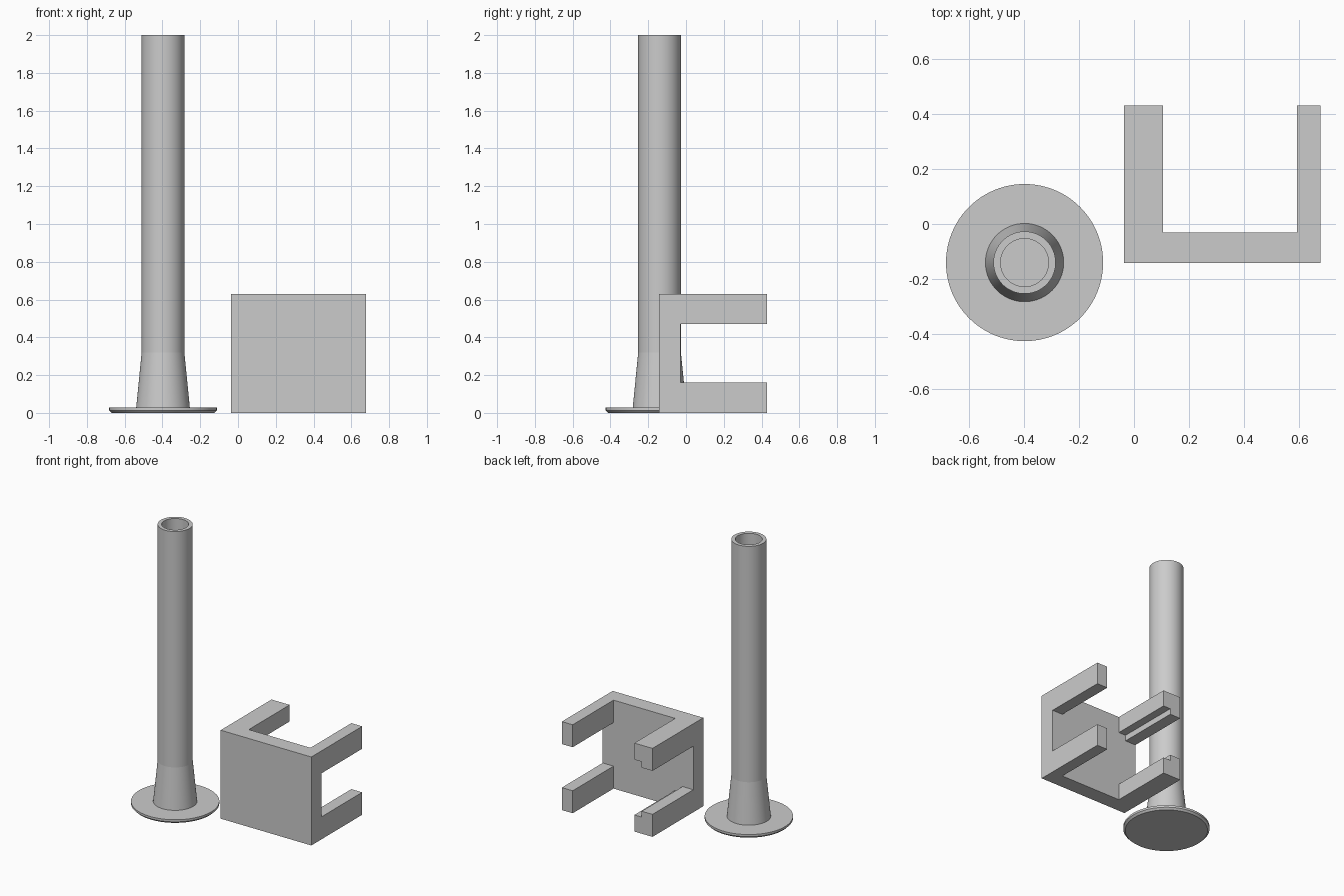
import bpy
import bmesh
import math
from mathutils import Vector

cube = bpy.data.objects.get("Cube")
if cube:
    bpy.data.objects.remove(cube, do_unlink=True)

# One plain grey for everything
grey = bpy.data.materials.new("plain grey")
grey.use_nodes = True
colour = (0.6, 0.6, 0.6, 1)
grey.diffuse_color = colour
grey.node_tree.nodes["Principled BSDF"].inputs["Base Color"].default_value = colour


def finish(name, bm):
    bmesh.ops.remove_doubles(bm, verts=bm.verts, dist=1e-5)
    bmesh.ops.recalc_face_normals(bm, faces=bm.faces)
    mesh = bpy.data.meshes.new(name)
    bm.to_mesh(mesh)
    bm.free()
    mesh.materials.append(grey)
    obj = bpy.data.objects.new(name, mesh)
    bpy.context.collection.objects.link(obj)
    return obj


def lathe(name, profile, centre, steps=96):
    bm = bmesh.new()
    verts = [bm.verts.new((r, 0, z)) for r, z in profile]
    edges = [bm.edges.new(pair) for pair in zip(verts, verts[1:])]
    bmesh.ops.spin(bm, geom=verts + edges, cent=(0, 0, 0), axis=(0, 0, 1),
                   angle=math.tau, steps=steps, use_merge=True)
    obj = finish(name, bm)
    obj.location = centre
    bpy.ops.object.select_all(action="DESELECT")
    obj.select_set(True)
    bpy.context.view_layer.objects.active = obj
    bpy.ops.object.shade_smooth_by_angle(angle=math.radians(5))
    return obj


def extrude(name, outline, offset):
    bm = bmesh.new()
    face = bm.faces.new([bm.verts.new(p) for p in outline])
    result = bmesh.ops.extrude_face_region(bm, geom=[face], use_keep_orig=True)
    moved = [v for v in result["geom"] if isinstance(v, bmesh.types.BMVert)]
    bmesh.ops.translate(bm, verts=moved, vec=Vector(offset))
    return finish(name, bm)


# Hollow tube with flared foot and chamfered round flange
lathe("flanged_tube",
      [(0, 0), (0.272, 0), (0.285, 0.013), (0.285, 0.028), (0.142, 0.028),
       (0.113, 0.32), (0.113, 2), (0.087, 2), (0.087, 0.028), (0, 0.028)],
      (-0.397, -0.14, 0))

# Bracket: front plate
left, right, front, inner, back, height = -0.037, 0.677, -0.142, -0.03, 0.43, 0.63
extrude("bracket_plate",
        [(left, front, 0), (right, front, 0), (right, front, height), (left, front, height)],
        (0, inner - front, 0))

# Arms reaching back: stepped pair on one side, plain pair on the other
arm, step, thick, lip = 0.16, 0.118, 0.085, 0.143
stepped = [(left, 0), (left + lip, 0), (left + lip, step),
           (left + thick, step), (left + thick, arm), (left, arm)]
plain = [(right - thick, 0), (right, 0), (right, arm), (right - thick, arm)]
for level in ("lower", "upper"):
    for kind, section in (("stepped", stepped), ("plain", plain)):
        outline = [(x, inner, z if level == "lower" else height - z) for x, z in section]
        extrude(f"{level}_{kind}_arm", outline, (0, back - inner, 0))
